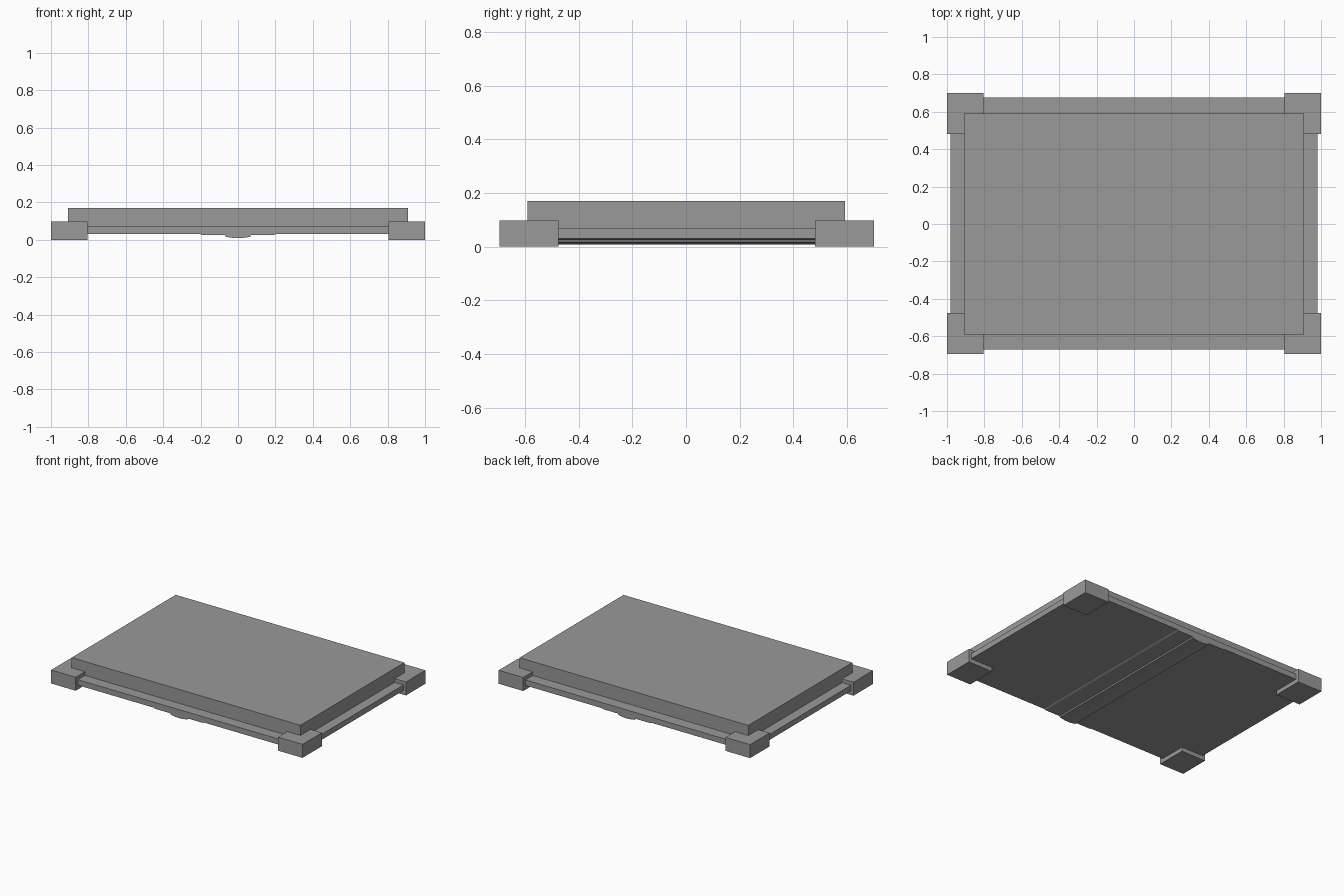
import bpy, bmesh

if "Cube" in bpy.data.objects:
    bpy.data.objects.remove(bpy.data.objects["Cube"])

grey = bpy.data.materials.new("plain grey")
grey.diffuse_color = (0.32, 0.32, 0.32, 1)
grey.use_nodes = True
grey.node_tree.nodes["Principled BSDF"].inputs["Base Color"].default_value = grey.diffuse_color


def finish(name, bm):
    bmesh.ops.recalc_face_normals(bm, faces=bm.faces)
    mesh = bpy.data.meshes.new(name)
    bm.to_mesh(mesh)
    bm.free()
    mesh.materials.append(grey)
    obj = bpy.data.objects.new(name, mesh)
    bpy.context.collection.objects.link(obj)
    return obj


def box(name, x0, x1, y0, y1, z0, z1):
    bm = bmesh.new()
    bmesh.ops.create_cube(bm, size=1)
    for v in bm.verts:
        v.co = (x1 if v.co.x > 0 else x0,
                y1 if v.co.y > 0 else y0,
                z1 if v.co.z > 0 else z0)
    return finish(name, bm)


# Wide base tray and the raised slab standing on it
box("base_tray", -0.98, 0.98, -0.67, 0.675, 0.03, 0.07)
box("top_slab", -0.91, 0.91, -0.59, 0.592, 0.07, 0.17)

# Square corner feet wrapping the tray
for side, sx in (("left", -1), ("right", 1)):
    x0, x1 = sorted((sx * 0.805, sx * 1.0))
    box("front_foot_" + side, x0, x1, -0.695, -0.475, 0, 0.097)
    box("back_foot_" + side, x0, x1, 0.48, 0.70, 0, 0.097)

# Shallow stepped keel running front to back underneath
half = [(0.20, 0.03), (0.19, 0.025), (0.07, 0.025), (0.065, 0.016), (0.02, 0.009)]
profile = half + [(-x, z) for x, z in reversed(half)]
bm = bmesh.new()
face = bm.faces.new([bm.verts.new((x, -0.67, z)) for x, z in profile])
ext = bmesh.ops.extrude_face_region(bm, geom=[face], use_keep_orig=True)
bmesh.ops.translate(bm, vec=(0, 1.345, 0),
                    verts=[g for g in ext["geom"] if isinstance(g, bmesh.types.BMVert)])
finish("under_keel", bm)
